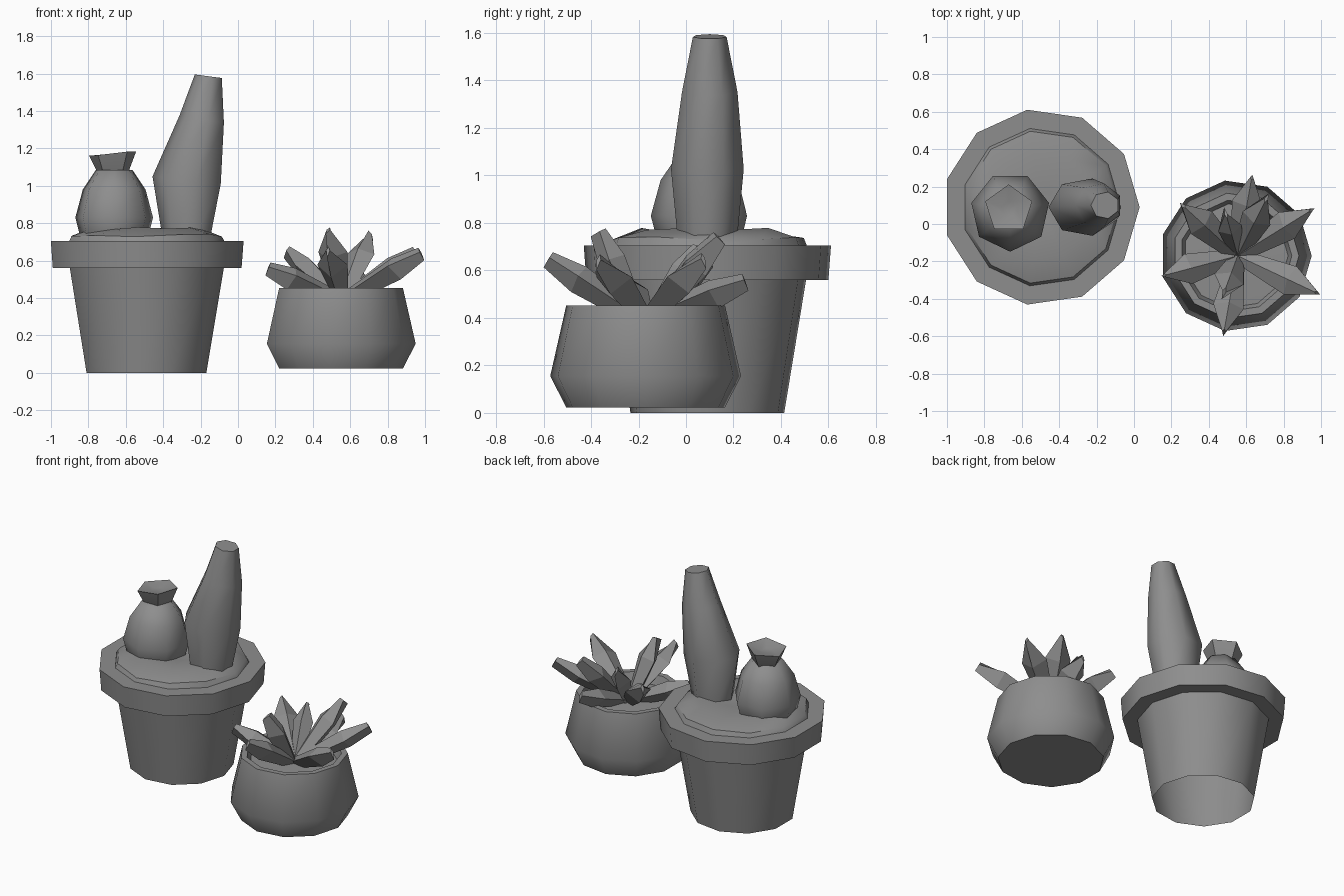
import bpy, bmesh, random
from math import sin, cos, pi, radians
from mathutils import Vector

if "Cube" in bpy.data.objects:
    bpy.data.objects.remove(bpy.data.objects["Cube"])

random.seed(4)

# dark grey shared by every part
grey = bpy.data.materials.new("dark_grey")
grey.diffuse_color = (0.27, 0.27, 0.27, 1)
grey.use_nodes = True
grey.node_tree.nodes["Principled BSDF"].inputs["Base Color"].default_value = grey.diffuse_color


def loft(name, rings, caps=(True, True), angle=45):
    """Skin a list of equal-sized point rings; angle=0 keeps it flat."""
    bm = bmesh.new()
    loops = [[bm.verts.new(p) for p in r] for r in rings]
    for a, b in zip(loops, loops[1:]):
        n = len(a)
        for i in range(n):
            j = (i + 1) % n
            bm.faces.new((a[i], a[j], b[j], b[i]))
    for use, loop, flip in ((caps[0], loops[0], True), (caps[1], loops[-1], False)):
        if use:
            bm.faces.new(loop[::-1] if flip else loop)
    me = bpy.data.meshes.new(name)
    bm.to_mesh(me)
    bm.free()
    me.materials.append(grey)
    ob = bpy.data.objects.new(name, me)
    bpy.context.collection.objects.link(ob)
    if angle:
        bpy.ops.object.select_all(action='DESELECT')
        ob.select_set(True)
        bpy.context.view_layer.objects.active = ob
        bpy.ops.object.shade_smooth_by_angle(angle=radians(angle))
    return ob


def ring(x, y, z, rx, n, ry=None, phase=0, slope=0, noise=0):
    ry = ry or rx
    pts = []
    for i in range(n):
        a = phase + 2 * pi * i / n
        pts.append((x + rx * cos(a), y + ry * sin(a),
                    z + slope * cos(a) + random.uniform(-noise, noise)))
    return pts


def lathe(name, x, y, profile, n, phase=0, caps=(True, True), angle=45):
    return loft(name, [ring(x, y, z, r, n, phase=phase) for r, z in profile], caps, angle)


# large tapered pot with a thick rim, open underneath
PX, PY = -0.496, 0.09
lathe("large_pot", PX, PY, [(0.327, 0), (0.42, 0.56), (0.515, 0.56), (0.526, 0.705),
                            (0.425, 0.705)], 11, caps=(False, False))

# uneven mound of soil
loft("large_pot_soil", [ring(PX, PY, 0.70, 0.425, 11),
                        ring(PX, PY, 0.735, 0.41, 11, noise=0.008),
                        ring(PX, PY, 0.768, 0.28, 11, noise=0.012),
                        ring(PX, PY, 0.745, 0.08, 11)], (False, True))

# round cactus with a flower on top
CX, CY = -0.662, 0.065
lathe("round_cactus", CX, CY, [(0.18, 0.70), (0.195, 0.76), (0.213, 0.83),
                               (0.172, 0.98), (0.10, 1.085)], 7, phase=-pi / 2, angle=60)
F = dict(n=5, phase=pi / 2)
loft("cactus_flower", [ring(-0.67, 0.08, 1.04, 0.06, **F),
                       ring(-0.67, 0.08, 1.085, 0.093, **F),
                       ring(-0.67, 0.08, 1.172, 0.132, noise=0.014, **F),
                       ring(-0.67, 0.08, 1.15, 0.04, **F)])

# tall leaning cactus
loft("tall_cactus", [ring(-0.27, 0.09, 0.70, 0.13, 7, 0.125, pi),
                     ring(-0.265, 0.09, 1.03, 0.192, 7, 0.157, pi, -0.02),
                     ring(-0.188, 0.10, 1.355, 0.125, 7, 0.12, pi, -0.02),
                     ring(-0.155, 0.10, 1.585, 0.076, 7, 0.073, pi, -0.01)], angle=65)

# small rounded pot and its soil
SX, SY = 0.544, -0.17
lathe("small_pot", SX, SY, [(0.337, 0.022), (0.406, 0.155), (0.338, 0.452),
                            (0.30, 0.452), (0.28, 0.39)], 11, caps=(True, False))
lathe("small_pot_soil", SX, SY, [(0.28, 0.39), (0.2, 0.395), (0.05, 0.40)], 11,
      caps=(False, True))


def leaf(name, tip, width=0.165, thick=0.125):
    """Keeled leaf: diamond section, pointed from above, blunt from the side."""
    tip = Vector(tip)
    out = Vector((tip.x - SX - 0.01, tip.y - SY, 0)).normalized()
    base = Vector((SX + 0.01, SY, 0.40)) + out * 0.03
    run = (tip - base).normalized()
    side = run.cross(Vector((0, 0, 1))).normalized()
    up = side.cross(run)
    rings = []
    for t, w, h in ((0, 0.5, 0.6), (0.66, 1, 1), (1, 0.12, 0.6)):
        c = base.lerp(tip, t)
        s, u = side * w * width / 2, up * h * thick / 2
        rings.append([c + s + u * 0.3, c + u, c - s + u * 0.3, c - u])
    loft(name, rings, angle=0)


# rosette of succulent leaves
tips = [(0.95, 0.075, 0.64), (0.63, 0.25, 0.55), (0.26, 0.10, 0.645),
        (0.16, -0.275, 0.555), (0.48, -0.58, 0.645), (0.98, -0.37, 0.635),
        (0.48, -0.37, 0.76), (0.71, 0.14, 0.735)]
for i, tip in enumerate(tips):
    leaf(f"succulent_leaf_{i + 1}", tip)
leaf("succulent_inner_leaf", (0.49, 0.06, 0.69), 0.13)
